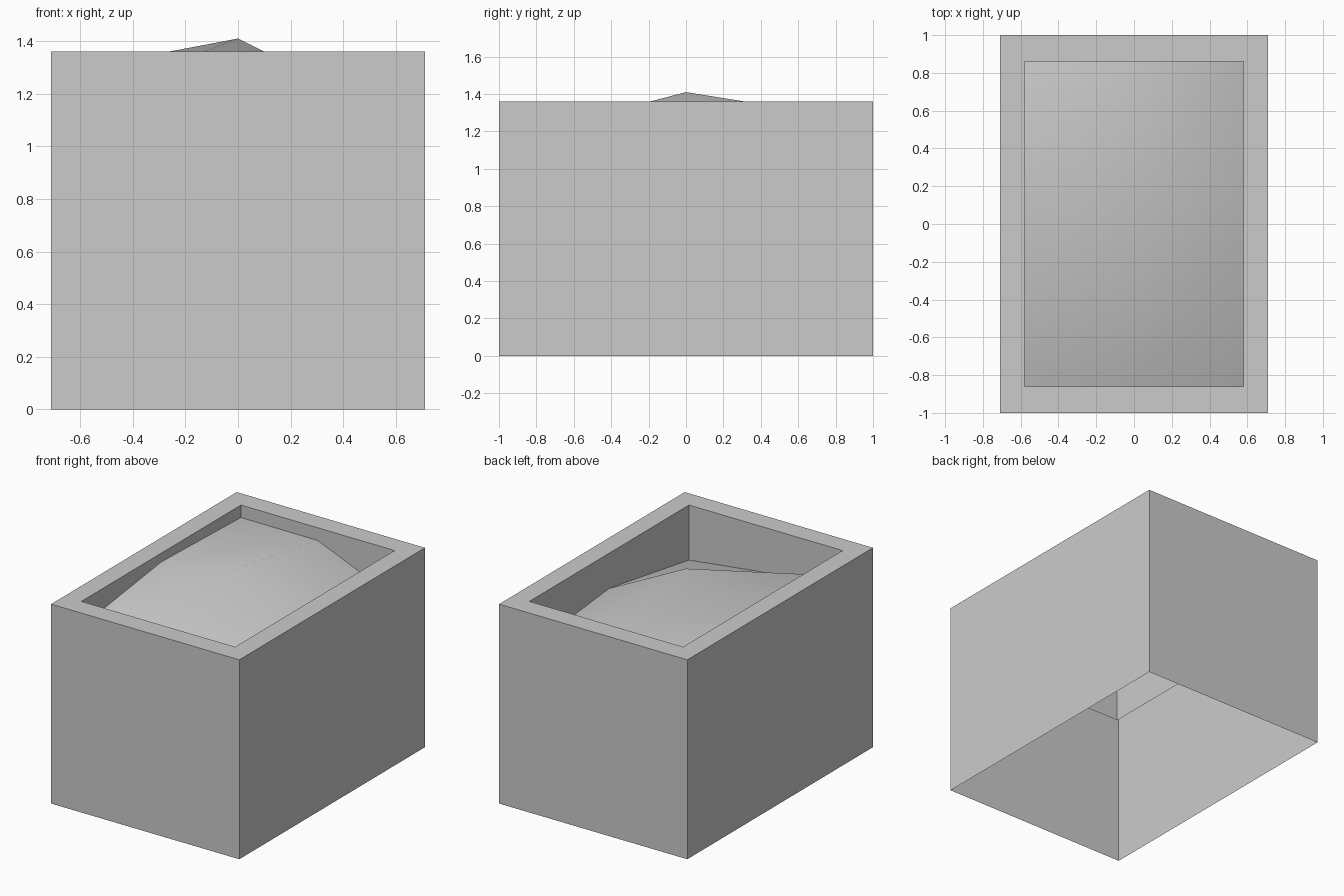
import bpy, bmesh

cube = bpy.data.objects.get("Cube")
if cube:
    bpy.data.objects.remove(cube, do_unlink=True)

# Overall sizes
OUTER_X, OUTER_Y = 0.71, 1.0
INNER_X, INNER_Y = 0.58, 0.86
TOP, LINING_BOTTOM = 1.36, 0.94

grey = bpy.data.materials.new("plain_grey")
grey.use_nodes = True
colour = (0.6, 0.6, 0.6, 1)
grey.diffuse_color = colour
grey.node_tree.nodes["Principled BSDF"].inputs["Base Color"].default_value = colour


def finish(name, bm):
    mesh = bpy.data.meshes.new(name)
    bm.to_mesh(mesh)
    bm.free()
    mesh.materials.append(grey)
    obj = bpy.data.objects.new(name, mesh)
    bpy.context.collection.objects.link(obj)
    return obj


def ring(bm, x, y, z):
    return [bm.verts.new((sx * x, sy * y, z))
            for sx, sy in ((-1, -1), (1, -1), (1, 1), (-1, 1))]


# Planter: outer walls, flat rim and inner lining, open underneath
bm = bmesh.new()
rings = [ring(bm, OUTER_X, OUTER_Y, 0), ring(bm, OUTER_X, OUTER_Y, TOP),
         ring(bm, INNER_X, INNER_Y, TOP), ring(bm, INNER_X, INNER_Y, LINING_BOTTOM)]
for a, b in zip(rings, rings[1:]):
    for i in range(4):
        j = (i + 1) % 4
        bm.faces.new((a[i], a[j], b[j], b[i]))
finish("planter_box", bm)

# Fill: a smooth mound on a coarse grid, rows run from front to back
heights = ((1.186, 1.055, 0.985),
           (1.30, 1.41, 1.12),
           (1.275, 1.273, 1.035))
bm = bmesh.new()
grid = [[bm.verts.new(((c - 1) * INNER_X, (r - 1) * INNER_Y, z))
         for c, z in enumerate(row)] for r, row in enumerate(heights)]
for r in range(2):
    for c in range(2):
        face = bm.faces.new((grid[r][c], grid[r][c + 1],
                             grid[r + 1][c + 1], grid[r + 1][c]))
        face.smooth = True
finish("mound_fill", bm)
